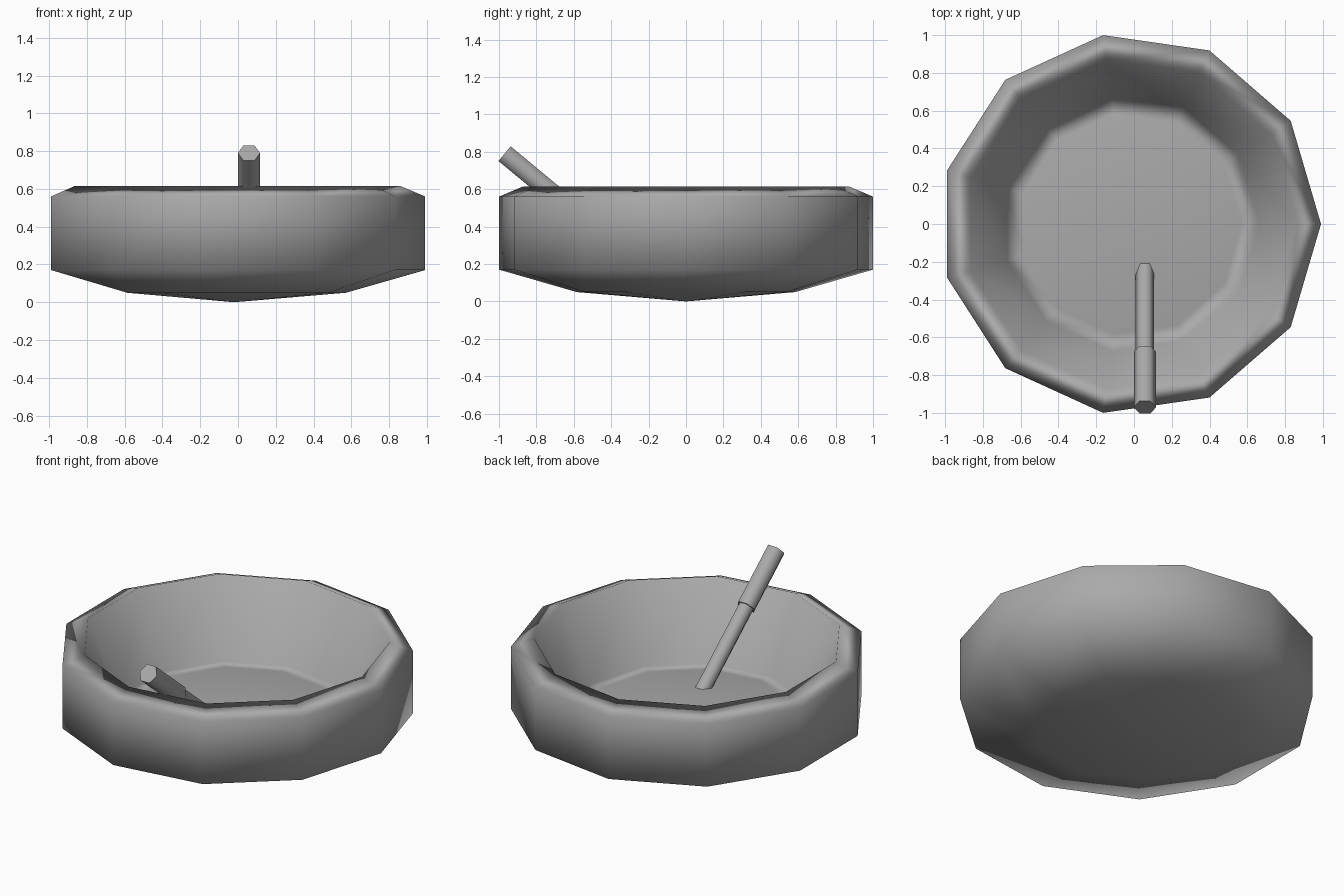
import bpy, bmesh
from math import sin, cos, tau
from mathutils import Vector

if "Cube" in bpy.data.objects:
    bpy.data.objects.remove(bpy.data.objects["Cube"])

# Dark stone colour
stone = bpy.data.materials.new("stone")
stone.diffuse_color = (0.4, 0.4, 0.4, 1)
stone.use_nodes = True
stone.node_tree.nodes["Principled BSDF"].inputs["Base Color"].default_value = stone.diffuse_color


def finish(name, bm, smooth_angle):
    bmesh.ops.recalc_face_normals(bm, faces=bm.faces)
    mesh = bpy.data.meshes.new(name)
    bm.to_mesh(mesh)
    bm.free()
    mesh.materials.append(stone)
    ob = bpy.data.objects.new(name, mesh)
    bpy.context.collection.objects.link(ob)
    bpy.ops.object.select_all(action='DESELECT')
    ob.select_set(True)
    bpy.context.view_layer.objects.active = ob
    if smooth_angle is None:
        bpy.ops.object.shade_smooth()
    else:
        bpy.ops.object.shade_smooth_by_angle(angle=smooth_angle)
    return ob


def ring(bm, sides, place):
    return [bm.verts.new(place(tau * i / sides)) for i in range(sides)]


def bridge(bm, a, b):
    n = len(a)
    for i in range(n):
        j = (i + 1) % n
        bm.faces.new((a[i], a[j], b[j], b[i]))


# Bowl: eleven-sided closed lathe, outside then inside (radius, height)
SIDES, CX = 11, -0.02
profile = [(0.59, 0.05), (1.01, 0.17), (1.01, 0.56),
           (0.88, 0.615), (0.68, 0.16), (0.59, 0.167)]
bm = bmesh.new()
rings = [ring(bm, SIDES, lambda a: (CX + r * cos(a), r * sin(a), z)) for r, z in profile]
for a, b in zip(rings, rings[1:]):
    bridge(bm, a, b)
for loop, z in ((rings[0], 0.0), (rings[-1], 0.245)):
    tip = bm.verts.new((CX, 0, z))
    for i in range(SIDES):
        bm.faces.new((loop[i], loop[(i + 1) % SIDES], tip))
bowl = finish("bowl", bm, None)
# Large faces dominate the soft shading at the rim
weighted = bowl.modifiers.new("weighted_shading", 'WEIGHTED_NORMAL')
weighted.mode = 'FACE_AREA'

# Pestle: hexagonal rods along one slanted axis resting in the bowl
TOP = Vector((0.058, -0.97, 0.79))
AXIS = Vector((0, 0.77, -0.638)).normalized()
SIDE = Vector((1, 0, 0))
UP = SIDE.cross(AXIS)


def rod(name, start, end, radius):
    bm = bmesh.new()
    loops = [ring(bm, 6, lambda a: TOP + AXIS * t + (SIDE * cos(a) + UP * sin(a)) * radius)
             for t in (start, end)]
    bridge(bm, *loops)
    for loop in loops:
        bm.faces.new(loop)
    finish(name, bm, 1.15)


rod("pestle_handle", 0.0, 0.38, 0.059)
rod("pestle_shaft", 0.36, 0.99, 0.049)
